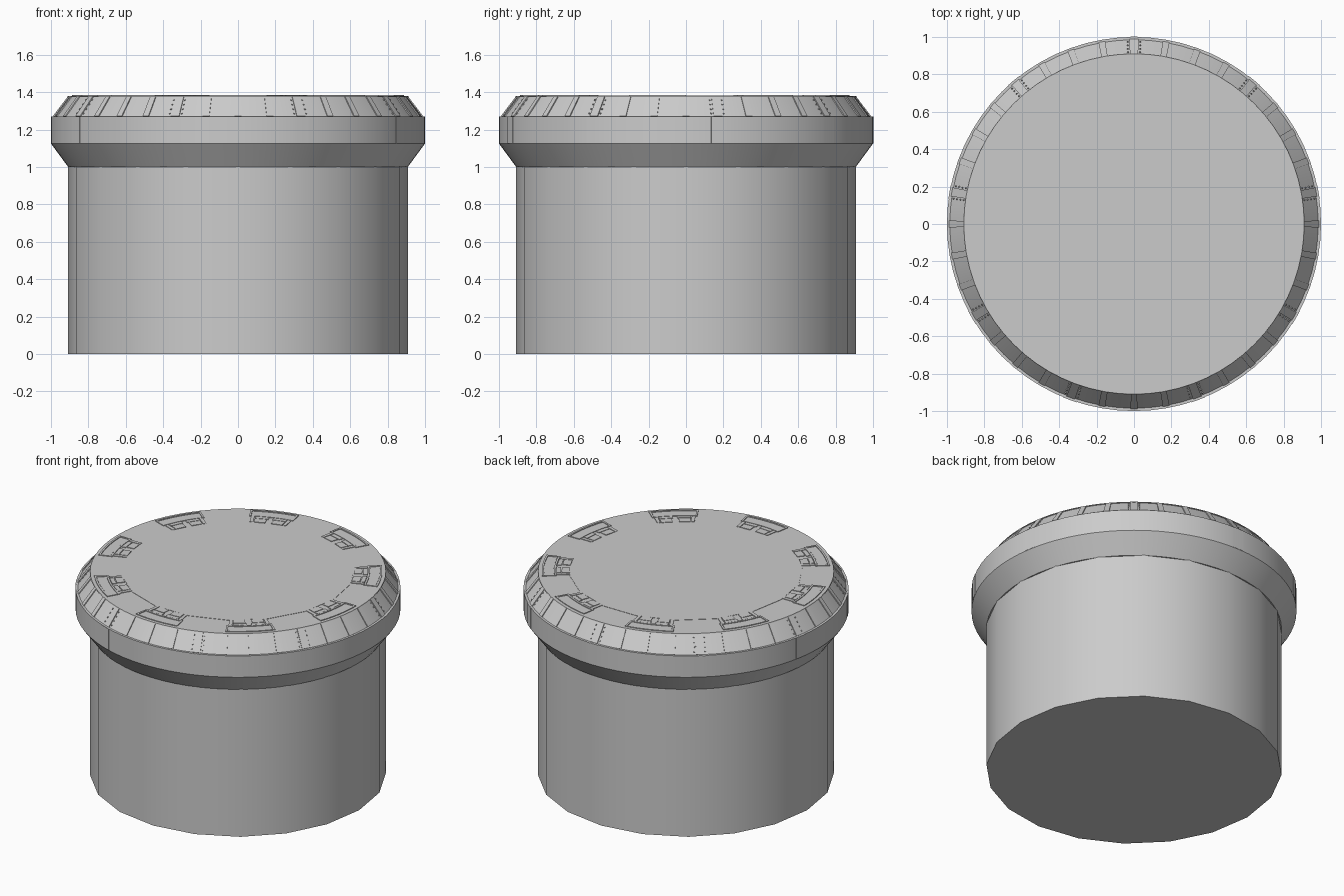
import bpy, bmesh
from math import radians, sin, cos, pi
from mathutils import Matrix, Vector

if "Cube" in bpy.data.objects:
    bpy.data.objects.remove(bpy.data.objects["Cube"])


def finish(name, bm, smooth=True):
    bmesh.ops.recalc_face_normals(bm, faces=bm.faces)
    mesh = bpy.data.meshes.new(name)
    bm.to_mesh(mesh)
    bm.free()
    obj = bpy.data.objects.new(name, mesh)
    bpy.context.collection.objects.link(obj)
    if smooth:
        bpy.ops.object.select_all(action='DESELECT')
        bpy.context.view_layer.objects.active = obj
        obj.select_set(True)
        bpy.ops.object.shade_smooth_by_angle(angle=radians(30))
    return obj


def sweep(bm, profile, a0=0.0, a1=360.0, steps=72):
    """Sweep a closed (r, z) profile about z; angles in degrees."""
    full = a1 - a0 >= 360
    rows = []
    for i in range(steps if full else steps + 1):
        a = radians(a0 + (a1 - a0) * i / steps)
        rows.append([bm.verts.new((r * cos(a), r * sin(a), z)) for r, z in profile])
    n = len(profile)
    for i in range(steps):
        p, q = rows[i], rows[(i + 1) % len(rows)]
        for j in range(n):
            k = (j + 1) % n
            bm.faces.new((p[j], p[k], q[k], q[j]))
    if not full:
        bm.faces.new(rows[0])
        bm.faces.new(rows[-1])


def box(r0, r1, z0, z1):
    return [(r0, z0), (r1, z0), (r1, z1), (r0, z1)]


def drum(name, r, z0, z1, sides, phase):
    bm = bmesh.new()
    bmesh.ops.create_cone(bm, cap_ends=True, segments=sides, radius1=r, radius2=r,
                          depth=z1 - z0, matrix=Matrix.Translation((0, 0, (z0 + z1) / 2))
                          @ Matrix.Rotation(phase, 4, 'Z'))
    return finish(name, bm)


# Bevel line endpoints (r, z) and outward normal
LOW, HIGH = Vector((0.985, 1.27)), Vector((0.907, 1.373))
NORMAL = Vector((HIGH.y - LOW.y, LOW.x - HIGH.x)).normalized()
TOP = 1.380


def on_bevel(t, h):
    return tuple(LOW.lerp(HIGH, t) + NORMAL * h)


# Main body and centre disc
drum("body", 0.91, 0, 1.005, 20, 0)
drum("centre_disc", 0.72, 1.36, TOP + 0.002, 18, pi / 2)

# Flared ring with sloped upper face and thin lip
bm = bmesh.new()
sweep(bm, [(0.86, 1.0), (0.908, 1.0), (1.0, 1.125), (1.0, 1.27), tuple(LOW),
           tuple(HIGH), (0.912, 1.375), (0.91, TOP), (0.69, TOP), (0.69, 1.36), (0.86, 1.34)])
finish("rim_ring", bm)

# Ribs dividing the sloped face, wider ones at the nine joints
bm = bmesh.new()
for i in range(36):
    a = -90 + 10 * i
    half = 1.4 if i % 4 == 2 else 1.05
    sweep(bm, [on_bevel(0, -0.01), on_bevel(0, 0.005), on_bevel(1, 0.005), on_bevel(1, -0.01)],
          a - half, a + half, 1)
finish("bevel_ribs", bm, False)

# Bolts, joint plates and top details repeat nine times
bolts, plates, frames, blocks = (bmesh.new() for _ in range(4))
for k in range(9):
    mid = -90 + 40 * k
    joint = mid + 20
    # Rows of bolts beside each joint
    for t in (0.15, 0.38, 0.62, 0.85):
        for side in (-2, 2):
            a = radians(joint + side)
            r, z = on_bevel(t, 0.001)
            n = Vector((NORMAL.x * cos(a), NORMAL.x * sin(a), NORMAL.y))
            bmesh.ops.create_cone(
                bolts, cap_ends=True, segments=6, radius1=0.005, radius2=0.004, depth=0.008,
                matrix=Matrix.Translation((r * cos(a), r * sin(a), z))
                @ n.to_track_quat('Z', 'Y').to_matrix().to_4x4())
    # Thin joint cover on the vertical band
    sweep(plates, box(0.985, 1.0015, 1.126, 1.269), joint - 2.25, joint + 2.25, 2)
    # Curved frame and its panel on the top face
    for r0, r1 in ((0.800, 0.812), (0.876, 0.888)):
        sweep(frames, box(r0, r1, TOP - 0.01, TOP + 0.005), mid - 10, mid + 10, 6)
    for a in (mid - 10, mid + 9.2):
        sweep(frames, box(0.812, 0.876, TOP - 0.01, TOP + 0.005), a, a + 0.8, 1)
    sweep(blocks, box(0.815, 0.873, TOP - 0.01, TOP + 0.002), mid - 9, mid + 9, 6)
    # Paired blocks, with narrow side strips, inside the frame
    for s in (-1, 1):
        for b0, b1, r0, r1 in ((1.6, 7.2, 0.715, 0.765), (7.6, 9.2, 0.715, 0.797),
                               (1.0, 7.2, 0.77, 0.797)):
            lo, hi = sorted((mid + s * b0, mid + s * b1))
            sweep(blocks, box(r0, r1, TOP - 0.01, TOP + 0.004), lo, hi, 2)
finish("bevel_bolts", bolts, False)
finish("band_joint_plates", plates)
finish("top_frames", frames)
finish("top_blocks", blocks)
